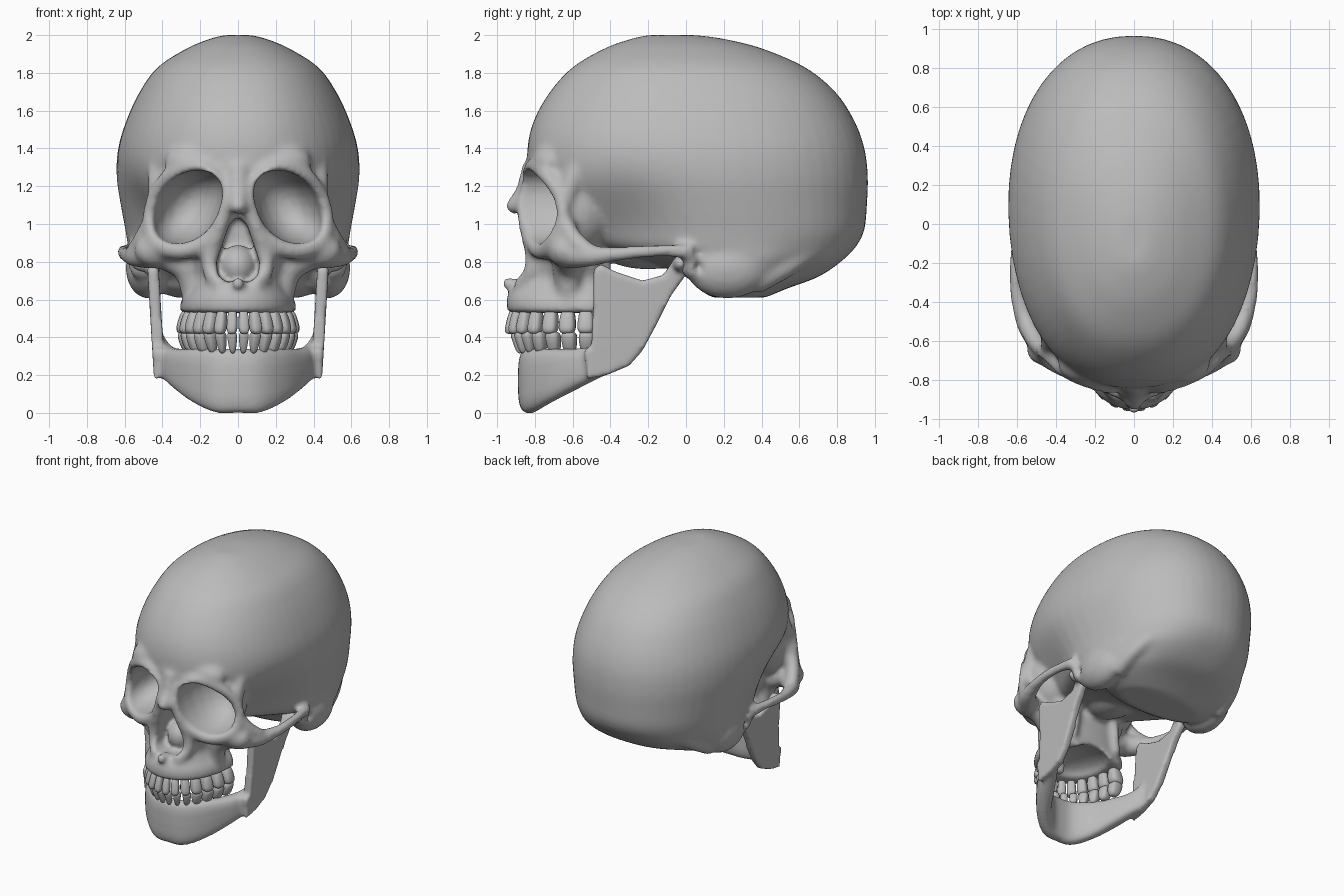
import bpy, bmesh, math
from mathutils import Vector

if "Cube" in bpy.data.objects:
    bpy.data.objects.remove(bpy.data.objects["Cube"], do_unlink=True)

bone = bpy.data.materials.new("bone_grey")
bone.use_nodes = True
bone.diffuse_color = (0.5, 0.5, 0.5, 1)
bone.node_tree.nodes["Principled BSDF"].inputs["Base Color"].default_value = bone.diffuse_color


def power(c, p):
    return math.copysign(abs(c) ** p, c)


def spline(rows, n=5):
    """Smoothly resample rows of numbers."""
    out = []
    for i in range(len(rows) - 1):
        quad = [rows[min(max(j, 0), len(rows) - 1)] for j in range(i - 1, i + 3)]
        for k in range(n):
            t = k / n
            out.append(tuple(
                0.5 * (2*b + (c - a)*t + (2*a - 5*b + 4*c - d)*t*t + (3*b - a - 3*c + d)*t**3)
                for a, b, c, d in zip(*quad)))
    return out + [tuple(rows[-1])]


def loft(bm, rings):
    rings = [[bm.verts.new(p) for p in ring] for ring in rings]
    for a, b in zip(rings, rings[1:]):
        for i in range(len(a)):
            j = (i + 1) % len(a)
            bm.faces.new((a[i], a[j], b[j], b[i]))
    bm.faces.new(rings[0][::-1])
    bm.faces.new(rings[-1])


def ball(bm, place, segs=20, rows=12):
    """Sphere whose unit points are moved by the function place."""
    rings = []
    for r in range(rows + 1):
        lat = math.pi * (0.02 + 0.96 * r / rows)
        turn = [2 * math.pi * s / segs for s in range(segs)]
        rings.append([place(math.sin(lat) * math.cos(a), math.sin(lat) * math.sin(a),
                            -math.cos(lat)) for a in turn])
    loft(bm, rings)


def sides(x):
    return (1, -1) if x > 0.01 else (1,)


def blob(bm, centre, radii, p=1.0, shear=0.0):
    """Rounded lump, mirrored when it lies off the middle."""
    for side in sides(centre[0]):
        def place(*unit):
            x, y, z = (power(c, p) * r for c, r in zip(unit, radii))
            return (side * (centre[0] + x + shear * z), centre[1] + y, centre[2] + z)
        ball(bm, place)


def strand(bm, rows, segs=12):
    """Round bar of bone along points of x, y, z, radius, mirrored when off the middle."""
    path = spline(rows)
    points = [Vector(r[:3]) for r in path]
    rings, across = [], Vector((0.3, 0.5, 0.8))
    for i, point in enumerate(points):
        along = (points[min(i + 1, len(points) - 1)] - points[max(i - 1, 0)]).normalized()
        across = (across - along * across.dot(along)).normalized()
        other = along.cross(across)
        turn = [2 * math.pi * s / segs for s in range(segs)]
        rings.append([point + (across * math.cos(a) + other * math.sin(a)) * path[i][3]
                      for a in turn])
    for side in sides(max(r[0] for r in rows)):
        loft(bm, [[(side * v.x, v.y, v.z) for v in ring] for ring in rings])


def level(z, front, back, half, mid, p, count=56):
    """Horizontal egg-shaped section."""
    ring = []
    for i in range(count):
        a = 2 * math.pi * i / count
        c, s = power(math.cos(a), 2 / p), power(math.sin(a), 2 / p)
        ring.append((half * c, mid + s * (back - mid if s > 0 else mid - front), z))
    return ring


def dent(y, z, depth, y0, z0, wide, tall):
    """Soft hollow, strongest at y0, z0."""
    return depth * math.exp(-((y - y0) / wide) ** 2 - ((z - z0) / tall) ** 2)


def make(name, bm):
    bmesh.ops.recalc_face_normals(bm, faces=bm.faces)
    mesh = bpy.data.meshes.new(name)
    bm.to_mesh(mesh)
    bm.free()
    mesh.materials.append(bone)
    mesh.polygons.foreach_set("use_smooth", [True] * len(mesh.polygons))
    obj = bpy.data.objects.new(name, mesh)
    bpy.context.scene.collection.objects.link(obj)
    return obj


def fuse(obj, voxel, smooth=0, cutter=None):
    """Merge overlapping parts, then carve or soften them."""
    m = obj.modifiers.new("merge", "REMESH")
    m.mode, m.voxel_size, m.use_smooth_shade = "VOXEL", voxel, True
    if cutter:
        m = obj.modifiers.new("carve", "BOOLEAN")
        m.operation, m.solver, m.object = "DIFFERENCE", "FLOAT", cutter
    if smooth:
        m = obj.modifiers.new("soften", "SMOOTH")
        m.factor, m.iterations = 0.5, smooth
    deps = bpy.context.evaluated_depsgraph_get()
    mesh = bpy.data.meshes.new_from_object(obj.evaluated_get(deps))
    obj.modifiers.clear()
    obj.data = mesh
    mesh.materials.clear()
    mesh.materials.append(bone)
    mesh.polygons.foreach_set("material_index", [0] * len(mesh.polygons))


# Braincase: height, front, back, half width
bm = bmesh.new()
case = [(2.0, -.2, .05, .07), (1.98, -.29, .2, .15), (1.93, -.43, .4, .27), (1.83, -.6, .63, .425),
        (1.7, -.72, .79, .52), (1.55, -.805, .89, .59), (1.4, -.84, .945, .635),
        (1.25, -.83, .963, .645), (1.1, -.76, .958, .625), (.97, -.65, .945, .6),
        (.88, -.52, .9, .585), (.8, -.2, .82, .57), (.72, 0, .7, .54), (.66, .06, .54, .47),
        (.61, .14, .42, .33)]
rings = []
for z, front, back, half in spline(case):
    ring = level(z, front, back, half, (front + back) / 2, 2.2)
    # Hollow the temples and the neck side of the occiput
    rings.append([(x * (1 - dent(y, h, .2, -.4, .95, .3, .25) - dent(y, h, .15, .6, .72, .15, .1)),
                   y, h) for x, y, h in ring])
loft(bm, rings)

# Mastoids, ear region, skull base and nuchal ridge
blob(bm, (.475, .22, .765), (.12, .22, .16))
blob(bm, (.5, .05, .78), (.085, .08, .08))
blob(bm, (0, -.2, .85), (.16, .24, .09))
strand(bm, [(.46, .36, .68, .06), (.44, .52, .77, .06), (.37, .67, .86, .055),
            (.22, .82, .91, .045), (0, .9, .95, .04)])

# Upper jaw: height, front, half width
jaw = [(.53, -.945, .31), (.6, -.95, .3), (.66, -.925, .26), (.72, -.87, .25), (.8, -.85, .29),
       (.9, -.83, .31), (1.0, -.83, .25), (1.1, -.83, .15)]
loft(bm, [level(z, front, -.42, half, -.5, 2.2) for z, front, half in spline(jaw)])
strand(bm, [(.17, -.44, .88, .04), (.18, -.43, .74, .035), (.2, -.43, .6, .03)])

# Eye socket walls, rims, brow and temple line
blob(bm, (.25, -.58, 1.08), (.2, .2, .24))
strand(bm, [(.075, -.84, 1.05, .045), (.1, -.83, 1.2, .05), (.2, -.81, 1.3, .045),
            (.34, -.75, 1.27, .045), (.44, -.67, 1.15, .038), (.465, -.65, 1.02, .042),
            (.42, -.69, .9, .06), (.28, -.77, .86, .05), (.14, -.82, .93, .045),
            (.075, -.84, 1.05, .045)])
blob(bm, (0, -.76, 1.3), (.2, .09, .14))
blob(bm, (.22, -.72, 1.33), (.17, .1, .1))
strand(bm, [(.44, -.64, 1.12, .04), (.425, -.6, 1.24, .055), (.42, -.52, 1.38, .06)])

# Nasal bones and the borders of the nose opening
strand(bm, [(0, -.81, 1.3, .06), (0, -.85, 1.17, .055), (0, -.915, 1.09, .045),
            (0, -.935, 1.065, .03)])
strand(bm, [(.05, -.86, 1.12, .045), (.1, -.84, .98, .045), (.145, -.81, .84, .045),
            (.14, -.82, .74, .045), (.08, -.88, .67, .045)])

# Cheekbone, buttress and arch
blob(bm, (.43, -.65, .86), (.12, .08, .09))
strand(bm, [(.465, -.64, 1.02, .04), (.5, -.6, .93, .05), (.55, -.52, .86, .045)])
strand(bm, [(.42, -.62, .84, .07), (.27, -.63, .77, .08), (.24, -.62, .62, .06)])
strand(bm, [(.45, -.62, .84, .08), (.54, -.52, .83, .06), (.59, -.38, .84, .042),
            (.607, -.25, .852, .035), (.595, -.1, .86, .034), (.565, .03, .85, .045)])
skull = make("cranium", bm)

# Carving shapes: sockets, palate, ear canals, nose opening
bm = bmesh.new()
blob(bm, (.268, -.8, 1.09), (.178, .33, .195), .92, -.3)
blob(bm, (0, -.6, .52), (.2, .24, .09))
blob(bm, (.61, .07, .77), (.08, .03, .05))
pear = [(0, 1.04), (.045, 1.0), (.08, .9), (.113, .8), (.108, .73), (.06, .69)]
pear += [(0, .695)] + [(-x, z) for x, z in pear[:0:-1]]
loft(bm, [[(x, y, z) for x, z in pear] for y in (-1.1, -.6)])
cutter = make("carving_helper", bm)
cutter.hide_render = True
fuse(skull, .018, cutter=cutter)
bpy.data.objects.remove(cutter, do_unlink=True)

# Inner nose bones and nasal spine, then final softening
bm = bmesh.new()
bm.from_mesh(skull.data)
blob(bm, (0, -.68, .78), (.1, .12, .11))
strand(bm, [(0, -.87, .67, .04), (0, -.965, .69, .03)])
bm.to_mesh(skull.data)
bm.free()
fuse(skull, .016, smooth=6)

# Lower jaw body: x, y, bottom, top, half thickness
bm = bmesh.new()
half = [(0, -.835, 0, .34, .055), (.11, -.815, 0, .34, .055), (.22, -.725, .05, .34, .055),
        (.31, -.59, .12, .34, .058), (.375, -.47, .18, .36, .05), (.415, -.38, .22, .42, .035)]
path = spline([(-r[0],) + r[1:] for r in half[:0:-1]] + half)
rings = []
for i, (x, y, low, top, thick) in enumerate(path):
    a, b = path[max(i - 1, 0)], path[min(i + 1, len(path) - 1)]
    tx, ty = b[0] - a[0], b[1] - a[1]
    size = math.hypot(tx, ty)
    ring = []
    for k in range(20):
        ang = 2 * math.pi * k / 20
        out = power(math.cos(ang), .7) * thick / size
        ring.append((x + ty * out, y - tx * out,
                     (low + top) / 2 + power(math.sin(ang), .6) * (top - low) / 2))
    rings.append(ring)
loft(bm, rings)

# Rear plates of the lower jaw with both upper prongs
plate = [(-.5, .36), (-.49, .6), (-.49, .76), (-.45, .79), (-.38, .75), (-.23, .7), (-.12, .73),
         (-.06, .82), (0, .82), (0, .73), (-.08, .62), (-.16, .46), (-.23, .33), (-.3, .25),
         (-.42, .2), (-.52, .18), (-.54, .33)]
for side in (1, -1):
    loft(bm, [[(side * (x + .06 * (z - .3)), y, z) for y, z in plate] for x in (.392, .452)])
blob(bm, (.48, -.03, .79), (.09, .04, .045))
fuse(make("lower_jaw", bm), .013, smooth=7)


def tooth_row(name, rx, ry, low, top, root):
    """Teeth along half an ellipse, narrowing towards the root."""
    bm = bmesh.new()
    step = math.pi / 14
    for i in range(-7, 7):
        a, rank = (i + .5) * step, abs(i + .5)
        tx, ty = rx * math.cos(a), ry * math.sin(a)
        speed = math.hypot(tx, ty)
        wide, deep = speed * step * .5, .03 + .004 * rank
        taper = .25 if root > 0 else (.5 if rank < 3 else .3)

        def place(*unit):
            u, w, h = (power(c, .65) for c in unit)
            slim = 1 - taper * (h * root + 1) / 2
            u, w = u * wide * slim / speed, (w * deep * slim - .012 * h * root) / speed
            return (rx * math.sin(a) + tx * u + ty * w, -.48 - ry * math.cos(a) + ty * u - tx * w,
                    (low + top) / 2 + h * (top - low) / 2)
        ball(bm, place, 16, 10)
    make(name, bm)


tooth_row("upper_teeth", .272, .445, .418, .55, 1)
tooth_row("lower_teeth", .265, .415, .315, .432, -1)
